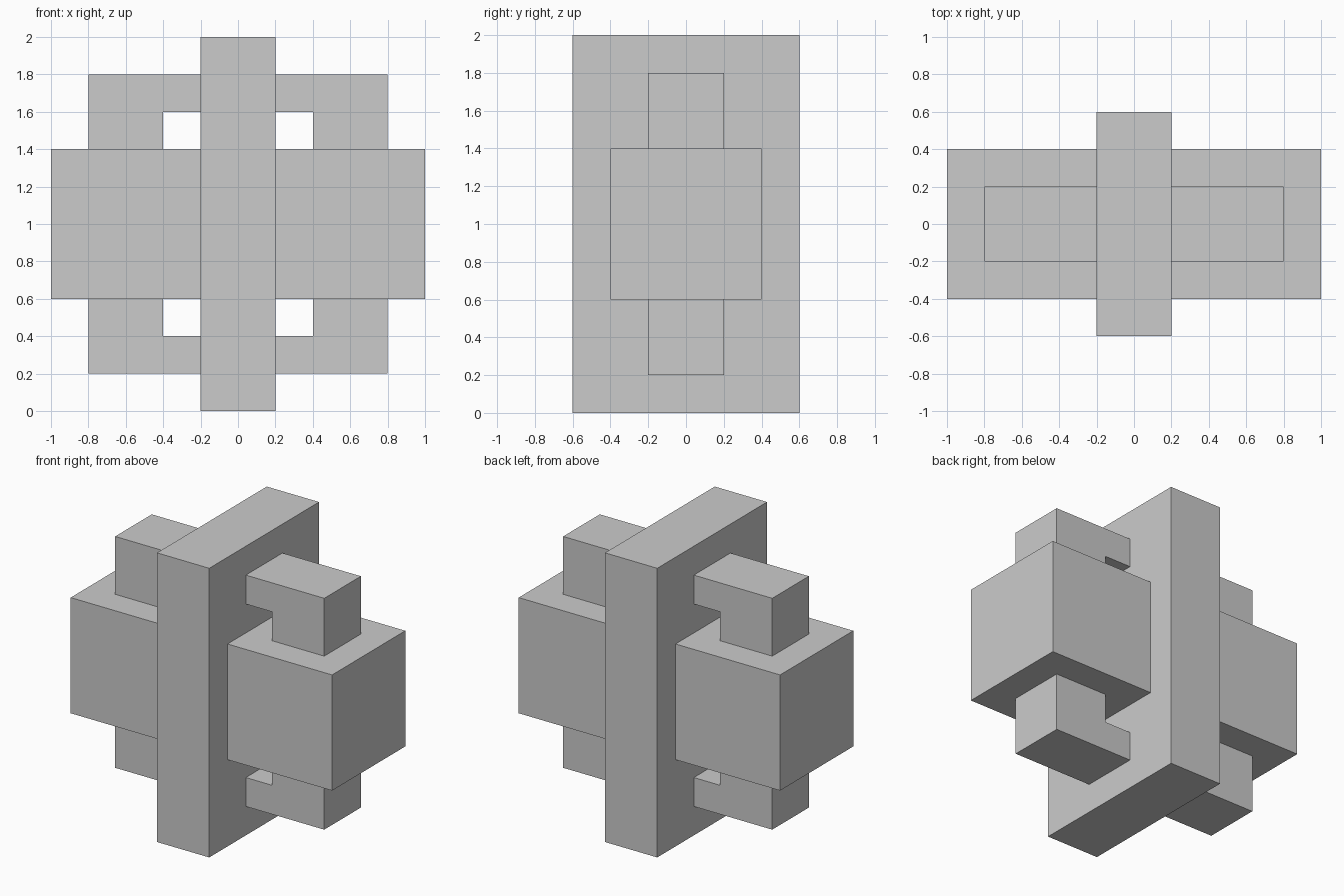
import bpy
import bmesh

if "Cube" in bpy.data.objects:
    bpy.data.objects.remove(bpy.data.objects["Cube"])


def prism(name, profile, depth):
    """Extrude an (x, z) profile along y, centred on y = 0."""
    bm = bmesh.new()
    face = bm.faces.new([bm.verts.new((x, -depth / 2, z)) for x, z in profile])
    ext = bmesh.ops.extrude_face_region(bm, geom=[face])
    verts = [g for g in ext["geom"] if isinstance(g, bmesh.types.BMVert)]
    bmesh.ops.translate(bm, verts=verts, vec=(0, depth, 0))
    bmesh.ops.recalc_face_normals(bm, faces=bm.faces)
    mesh = bpy.data.meshes.new(name)
    bm.to_mesh(mesh)
    bm.free()
    obj = bpy.data.objects.new(name, mesh)
    bpy.context.collection.objects.link(obj)
    return obj


def rect(x0, x1, z0, z1):
    return [(x0, z0), (x1, z0), (x1, z1), (x0, z1)]


# Tall centre slab
prism("centre_slab", rect(-0.2, 0.2, 0, 2), 1.2)

# Hooked arm from the slab to the side block, relative to mid height
HOOK = [(0.2, 0.6), (0.4, 0.6), (0.4, 0.4), (0.8, 0.4), (0.8, 0.8), (0.2, 0.8)]

for side, sx in (("left", -1), ("right", 1)):
    # Side block
    prism(f"{side}_block", rect(sx * 0.2, sx * 1.0, 0.6, 1.4), 0.8)
    # Upper and lower hooked arms
    for level, sz in (("upper", 1), ("lower", -1)):
        prism(f"{side}_{level}_arm", [(sx * x, 1 + sz * z) for x, z in HOOK], 0.4)
